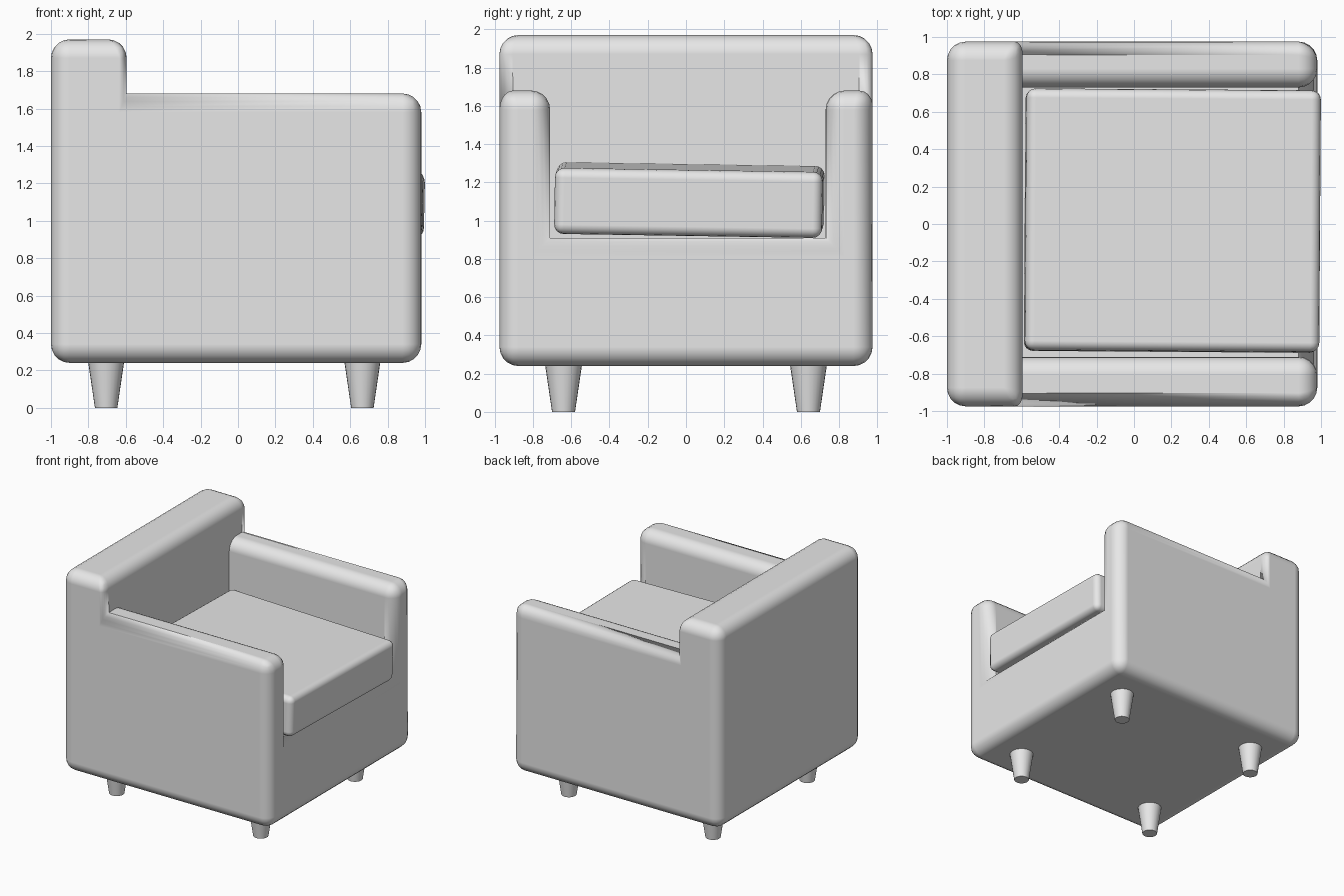
import bpy, bmesh
from math import radians
from mathutils import Matrix

if "Cube" in bpy.data.objects:
    bpy.data.objects.remove(bpy.data.objects["Cube"], do_unlink=True)

# One plain grey for everything
grey = bpy.data.materials.new("light_grey")
grey.use_nodes = True
grey.diffuse_color = (0.8, 0.8, 0.8, 1)
grey.node_tree.nodes["Principled BSDF"].inputs["Base Color"].default_value = (0.8, 0.8, 0.8, 1)


def finish(bm, name, bevel=0.0, weight=lambda e: 0.0, segments=5):
    """Round the weighted edges, keep the other corners sharp, smooth the rest."""
    bmesh.ops.recalc_face_normals(bm, faces=bm.faces)
    layer = bm.edges.layers.float.new("bevel_weight_edge")
    for f in bm.faces:
        f.smooth = True
    for e in bm.edges:
        corner = e.calc_face_angle(0) > radians(30)
        e[layer] = weight(e) if corner and e.is_convex else 0.0
        e.smooth = not (corner and e[layer] == 0)
    mesh = bpy.data.meshes.new(name)
    bm.to_mesh(mesh)
    bm.free()
    mesh.materials.append(grey)
    obj = bpy.data.objects.new(name, mesh)
    bpy.context.scene.collection.objects.link(obj)
    if bevel:
        mod = obj.modifiers.new("rounding", "BEVEL")
        mod.limit_method = "WEIGHT"
        mod.width = bevel
        mod.segments = segments
        mod.harden_normals = True
    return obj


# Upholstered body: a block grid with a full-width back, two arms and a low deck
xs = [-1.0, -0.595, 0.98]
ys = [-0.975, -0.71, 0.73, 0.975]
zs = [0.24, 0.91, 1.68, 1.97]
sizes = [len(xs) - 1, len(ys) - 1, len(zs) - 1]


def filled(i, j, k):
    if not all(0 <= c < n for c, n in zip((i, j, k), sizes)):
        return False
    levels = 3 if i == 0 else (1 if j == 1 else 2)
    return k < levels


bm = bmesh.new()
for i in range(sizes[0]):
    for j in range(sizes[1]):
        for k in range(sizes[2]):
            if not filled(i, j, k):
                continue
            for axis in range(3):
                for side in (0, 1):
                    near = [i, j, k]
                    near[axis] += 2 * side - 1
                    if filled(*near):
                        continue
                    loop = []
                    for u, v in ((0, 0), (1, 0), (1, 1), (0, 1)):
                        c = [i, j, k]
                        c[axis] += side
                        c[(axis + 1) % 3] += u
                        c[(axis + 2) % 3] += v
                        loop.append(bm.verts.new((xs[c[0]], ys[c[1]], zs[c[2]])))
                    bm.faces.new(loop)
bmesh.ops.remove_doubles(bm, verts=bm.verts, dist=0.001)
bmesh.ops.recalc_face_normals(bm, faces=bm.faces)
bmesh.ops.dissolve_limit(bm, angle_limit=radians(1), verts=bm.verts, edges=bm.edges)


def body_weight(e):
    a, b = (v.co for v in e.verts)
    upright = abs(a.z - b.z) > 0.1
    at_back_front = abs(a.x - xs[1]) < 0.01 and abs(b.x - xs[1]) < 0.01
    return 0.4 if upright and at_back_front else 1.0


finish(bm, "body", 0.1, body_weight)

# Loose seat cushion, resting slightly askew
bm = bmesh.new()
bmesh.ops.create_cube(bm, size=1, matrix=Matrix.Diagonal((1.575, 1.40, 0.345, 1)))
cushion = finish(bm, "seat_cushion", 0.05, lambda e: 1.0, 4)
cushion.location = (0.205, 0.018, 1.108)
cushion.rotation_euler = (radians(-0.9), radians(1.2), radians(-0.4))

# Four tapered legs
for x, end in ((0.665, "front"), (-0.705, "back")):
    for y, side in ((0.64, "left"), (-0.64, "right")):
        bm = bmesh.new()
        bmesh.ops.create_cone(bm, cap_ends=True, segments=24, radius1=0.06,
                              radius2=0.097, depth=0.25)
        leg = finish(bm, end + "_" + side + "_leg")
        leg.location = (x, y, 0.125)
